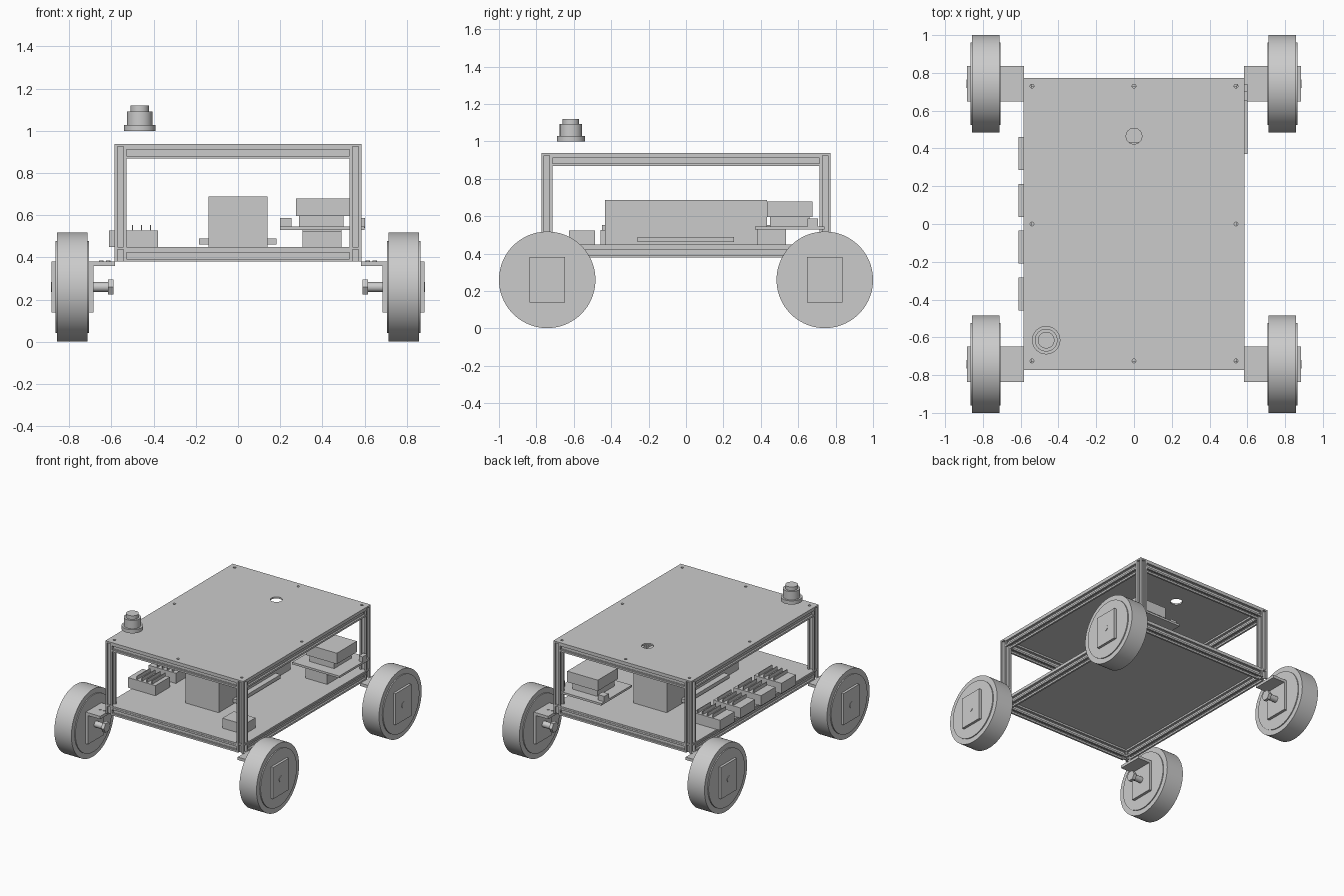
import bpy, bmesh, math
from mathutils import Matrix, Vector

if "Cube" in bpy.data.objects:
    bpy.data.objects.remove(bpy.data.objects["Cube"], do_unlink=True)

grey = bpy.data.materials.new("light_grey")
grey.use_nodes = True
grey.diffuse_color = (0.6, 0.6, 0.6, 1)
grey.node_tree.nodes["Principled BSDF"].inputs["Base Color"].default_value = (0.6, 0.6, 0.6, 1)


def finish(name, bm, smooth=False):
    bmesh.ops.recalc_face_normals(bm, faces=bm.faces)
    mesh = bpy.data.meshes.new(name)
    bm.to_mesh(mesh)
    bm.free()
    mesh.materials.append(grey)
    obj = bpy.data.objects.new(name, mesh)
    bpy.context.collection.objects.link(obj)
    bpy.ops.object.select_all(action="DESELECT")
    bpy.context.view_layer.objects.active = obj
    obj.select_set(True)
    if smooth:
        bpy.ops.object.shade_smooth_by_angle(angle=math.radians(35))
    return obj


def box(name, x, y, z):
    """Box from (low, high) ranges on each axis."""
    bm = bmesh.new()
    bmesh.ops.create_cube(bm, size=1)
    for v in bm.verts:
        v.co = [(r[0] + r[1]) / 2 + c * abs(r[1] - r[0]) for r, c in zip((x, y, z), v.co)]
    return finish(name, bm)


def turn_to(axis):
    return Vector((0, 0, 1)).rotation_difference(Vector(axis)).to_matrix().to_4x4()


def cylinder(name, radius, start, end, sides=64):
    start, end = Vector(start), Vector(end)
    bm = bmesh.new()
    bmesh.ops.create_cone(bm, cap_ends=True, segments=sides, radius1=radius, radius2=radius,
                          depth=(end - start).length,
                          matrix=Matrix.Translation((start + end) / 2) @ turn_to(end - start))
    return finish(name, bm, sides > 6)


BAR = 0.057            # width of a slotted bar
SLOT = 0.015           # half width of its slot
DEPTH = 0.017


def slotted_bar(name, start, end):
    """Square bar with a lengthwise slot on every side."""
    start, end = Vector(start), Vector(end)
    h = BAR / 2
    side = [(h, -h), (h, -SLOT), (h - DEPTH, -SLOT), (h - DEPTH, SLOT), (h, SLOT)]
    bm = bmesh.new()
    verts = []
    for k in range(4):
        turn = Matrix.Rotation(k * math.pi / 2, 3, "Z")
        verts += [bm.verts.new(turn @ Vector((a, b, 0))) for a, b in side]
    face = bm.faces.new(verts)
    new = bmesh.ops.extrude_face_region(bm, geom=[face])["geom"]
    top = [g for g in new if isinstance(g, bmesh.types.BMVert)]
    bmesh.ops.translate(bm, verts=top, vec=(0, 0, (end - start).length))
    bmesh.ops.transform(bm, verts=bm.verts, matrix=Matrix.Translation(start) @ turn_to(end - start))
    return finish(name, bm)


def drill(obj, holes):
    """Cut vertical round holes (x, y, radius) through a plate."""
    for x, y, r in holes:
        cutter = cylinder("hole_cutter", r, (x, y, 0.3), (x, y, 1.1), 24)
        cutter.hide_render = True
        mod = obj.modifiers.new("hole", "BOOLEAN")
        mod.operation, mod.solver, mod.object = "DIFFERENCE", "EXACT", cutter
        bpy.context.view_layer.objects.active = obj
        bpy.ops.object.modifier_apply(modifier=mod.name)
        bpy.data.objects.remove(cutter, do_unlink=True)


# Frame of slotted bars
W, L = 0.585, 0.772
LOW, HIGH = 0.38, 0.925
px, py = W - BAR / 2, L - BAR / 2
for sx, xn in ((1, "left"), (-1, "right")):
    for sy, yn in ((-1, "front"), (1, "back")):
        slotted_bar(f"{yn}_{xn}_post", (sx * px, sy * py, LOW), (sx * px, sy * py, HIGH))
for z, zn in ((LOW + BAR / 2, "lower"), (HIGH - BAR / 2, "upper")):
    for s, xn, yn in ((1, "left", "back"), (-1, "right", "front")):
        slotted_bar(f"{zn}_{yn}_rail", (BAR - W, s * py, z), (W - BAR, s * py, z))
        slotted_bar(f"{zn}_{xn}_rail", (s * px, BAR - L, z), (s * px, L - BAR, z))

# Deck plates
DECK = 0.449
box("lower_deck", (-W + 0.003, W - 0.003), (-L + 0.003, L - 0.003), (LOW + BAR, DECK))
top = box("top_plate", (-W, W), (-L, L), (HIGH, 0.937))
screws = [(x, y, 0.01) for x in (-0.54, 0, 0.54) for y in (-0.725, 0, 0.73) if x or y]
drill(top, screws + [(0, 0.465, 0.042)])

# Wheels with their brackets and axles
AX = 0.26
for sx, xn in ((1, "left"), (-1, "right")):
    for sy, yn in ((-1, "front"), (1, "back")):
        tag, y = f"{yn}_{xn}", sy * 0.742

        def along(a, b):
            return (sx * a, y, AX), (sx * b, y, AX)

        yr = (y - 0.094, y + 0.094)
        cylinder(tag + "_tyre", 0.258, *along(0.713, 0.857), 96)
        cylinder(tag + "_hub", 0.219, *along(0.706, 0.865))
        box(tag + "_outer_plate", (sx * 0.86, sx * 0.884), yr, (0.14, 0.382))
        box(tag + "_inner_plate", (sx * 0.685, sx * 0.71), yr, (0.14, 0.382))
        box(tag + "_bracket", (sx * 0.583, sx * 0.71), yr, (0.36, 0.382))
        cylinder(tag + "_axle", 0.023, *along(0.6, 0.887), 32)
        cylinder(tag + "_axle_nut", 0.04, *along(0.59, 0.615), 6)
        for x in (0.615, 0.648):
            cylinder(tag + "_bracket_screw", 0.01, (sx * x, y, 0.37), (sx * x, y, 0.385), 16)

# Battery with mounting flange
box("battery", (-0.14, 0.14), (-0.433, 0.433), (DECK, 0.688))
box("battery_flange", (-0.185, 0.182), (-0.26, 0.257), (0.462, 0.49))

# Row of finned motor drivers
for i in range(4):
    y = -0.37 + i * 0.2475
    box("motor_driver", (-0.612, -0.38), (y - 0.087, y + 0.087), (DECK, 0.527))
    for k in range(4):
        x = -0.543 + k * 0.043
        box("driver_fin", (x - 0.003, x + 0.003), (y - 0.08, y + 0.08), (0.52, 0.553))

# Small converter near the front
box("converter", (0.305, 0.49), (-0.625, -0.487), (DECK, 0.525))

# Raised computer board with stacked boxes
box("board_support", (0.305, 0.49), (0.38, 0.535), (DECK, 0.532))
box("computer_board", (0.2, 0.6), (0.37, 0.74), (0.53, 0.546))
box("computer_base", (0.29, 0.5), (0.45, 0.66), (0.54, 0.6))
box("computer_case", (0.275, 0.535), (0.433, 0.675), (0.597, 0.68))
for x in ((0.2, 0.253), (0.57, 0.602)):
    box("connector", x, (0.65, 0.705), (0.54, 0.587))

# Stop button above the front corner
for name, r, z0, z1 in (("button_base", 0.075, 1.0, 1.028),
                        ("button_body", 0.06, 1.025, 1.092),
                        ("button_cap", 0.044, 1.09, 1.12)):
    cylinder(name, r, (-0.465, -0.615, z0), (-0.465, -0.615, z1), 48)
